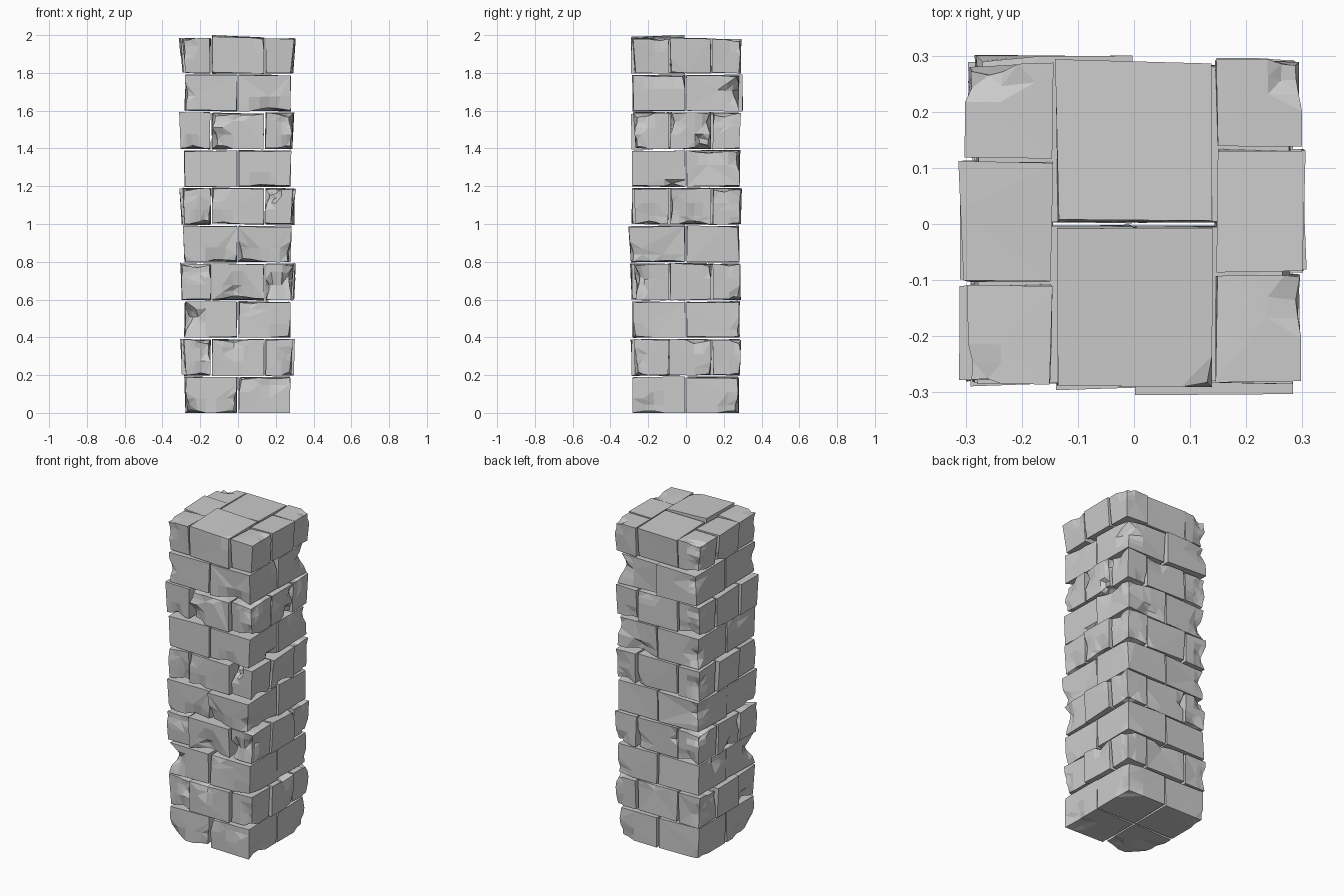
import bpy, bmesh, random
from mathutils import Vector

if "Cube" in bpy.data.objects:
    bpy.data.objects.remove(bpy.data.objects["Cube"])

rng = random.Random(11)
PITCH = 0.2
ROWS = 10

# Plan of the two alternating courses: (name, x0, x1, y0, y1)
QUARTERS = [
    ("front_left", -0.28, -0.005, -0.28, -0.005),
    ("front_right", 0.005, 0.275, -0.28, -0.005),
    ("back_left", -0.28, -0.005, 0.005, 0.28),
    ("back_right", 0.005, 0.275, 0.005, 0.28),
]
BONDED = [
    ("front_left", -0.28, -0.147, -0.275, -0.108),
    ("mid_left", -0.295, -0.147, -0.10, 0.11),
    ("back_left", -0.285, -0.147, 0.12, 0.28),
    ("front_center", -0.137, 0.138, -0.285, -0.006),
    ("back_center", -0.137, 0.138, 0.006, 0.28),
    ("front_right", 0.147, 0.282, -0.27, -0.092),
    ("mid_right", 0.147, 0.292, -0.083, 0.132),
    ("back_right", 0.147, 0.282, 0.142, 0.285),
]
# Outward lean of each course at its top
FLARE = [0.0, 0.006, 0.0, 0.01, 0.006, 0.01, 0.004, 0.008, 0.0, 0.014]
# Blocks that stick out of the wall: extra x, extra y
PROUD = {(8, "back_left"): (0, 0.022), (4, "front_right"): (0, 0.016),
         (7, "front_left"): (0.022, 0), (3, "front_left"): (0.012, 0)}
# Large visible notches: course, block, point, radius, depth
NOTCHES = [
    (0, "front_left", (0.0, -0.28, 0.0), 0.10, 0.03),
    (0, "front_right", (0.28, -0.2, 0.0), 0.08, 0.03),
    (0, "back_right", (0.28, 0.28, 0.0), 0.08, 0.04),
    (0, "front_left", (-0.28, -0.28, 0.0), 0.07, 0.03),
    (1, "front_left", (-0.15, -0.28, 0.36), 0.08, 0.03),
    (2, "front_left", (-0.28, -0.28, 0.5), 0.07, 0.05),
    (3, "front_center", (0.0, -0.285, 0.6), 0.09, 0.04),
    (3, "front_right", (0.15, -0.28, 0.65), 0.06, 0.04),
    (4, "front_right", (0.02, -0.29, 0.81), 0.10, 0.03),
    (5, "front_right", (0.15, -0.28, 1.17), 0.07, 0.03),
    (6, "back_right", (0.28, 0.1, 1.38), 0.08, 0.03),
    (7, "front_center", (-0.13, -0.285, 1.42), 0.09, 0.04),
    (7, "mid_right", (0.295, 0.1, 1.41), 0.06, 0.04),
    (8, "front_right", (0.17, -0.28, 1.6), 0.08, 0.03),
    (8, "back_right", (0.28, 0.28, 1.7), 0.07, 0.05),
    (9, "back_left", (-0.28, 0.28, 1.98), 0.06, 0.03),
]


def block_corners(row, name, x0, x1, y0, y1):
    """Eight slightly uneven corners, keyed by (i, j, k) in 0/1."""
    px, py = PROUD.get((row, name), (0, 0))
    z0, z1 = row * PITCH, row * PITCH + 0.188
    corners = {}
    for i in (0, 1):
        for j in (0, 1):
            for k in (0, 1):
                x, y = (x0, x1)[i], (y0, y1)[j]
                z = (z0, z1)[k]
                if abs(x) > 0.2:
                    s = 1 if x > 0 else -1
                    x += s * (px + k * FLARE[row]) + rng.uniform(-.006, .006)
                else:
                    x += rng.uniform(-.004, .004)
                if abs(y) > 0.2:
                    s = 1 if y > 0 else -1
                    y += s * (py + k * FLARE[row] * 0.6) + rng.uniform(-.006, .006)
                else:
                    y += rng.uniform(-.004, .004)
                if k or row:
                    z += rng.uniform(-.005, .005)
                if row == 9 and k:
                    z = 1.982 + rng.uniform(-.006, .004)
                    if name == "front_center":
                        z = 2.0 - 0.012 * i - 0.008 * (1 - j) + 0.004 * i * (1 - j)
                corners[i, j, k] = Vector((x, y, z))
    return corners


def random_chips(corners):
    """Chips along edges of the outward-facing sides."""
    chips = []
    for _ in range(rng.choice((1, 2, 2, 3))):
        axis = rng.randrange(3)
        a = [rng.randrange(2) for _ in range(3)]
        # prefer the outer corner of the block
        for d in (0, 1):
            lo, hi = corners[0, 0, 0][d], corners[1, 1, 1][d]
            if max(abs(lo), abs(hi)) > 0.2:
                a[d] = int(abs(hi) > abs(lo))
        b = list(a)
        b[axis] = 1 - b[axis]
        p = corners[tuple(a)].lerp(corners[tuple(b)], rng.random())
        chips.append((p, rng.uniform(0.04, 0.085), rng.uniform(0.012, 0.03)))
    return chips


def make_block(row, plan):
    name = plan[0]
    c = block_corners(row, *plan)
    chips = random_chips(c) if row < 9 else random_chips(c)[:1]
    chips += [(Vector(p), r, d) for w, n, p, r, d in NOTCHES if (w, n) == (row, name)]
    bm = bmesh.new()
    bmesh.ops.create_cube(bm, size=1)
    bmesh.ops.subdivide_edges(bm, edges=bm.edges[:], cuts=4, use_grid_fill=True)
    # Warp the grid cube into the uneven block
    for v in bm.verts:
        t = v.co + Vector((.5, .5, .5))
        v.co = sum(((p * ((t.x if i else 1 - t.x) * (t.y if j else 1 - t.y)
                          * (t.z if k else 1 - t.z)))
                    for (i, j, k), p in c.items()), Vector())
    center = sum(c.values(), Vector()) / 8
    # Knock the chips out of the stone
    for p, r, d in chips:
        for v in bm.verts:
            dist = (v.co - p).length
            if dist < r:
                push = d * (1 - dist / r) ** 0.5 * rng.uniform(0.7, 1.3)
                v.co += (center - v.co).normalized() * push
    for v in bm.verts:
        v.co.z = max(v.co.z, 0.0)
    bmesh.ops.dissolve_limit(bm, angle_limit=0.09, verts=bm.verts[:], edges=bm.edges[:])
    bmesh.ops.triangulate(bm, faces=[f for f in bm.faces if len(f.verts) > 4])
    bmesh.ops.recalc_face_normals(bm, faces=bm.faces[:])
    label = f"stone_course_{row + 1}_{name}"
    mesh = bpy.data.meshes.new(label)
    bm.to_mesh(mesh)
    bm.free()
    bpy.context.collection.objects.link(bpy.data.objects.new(label, mesh))


# Pillar: alternating courses of stone blocks
for row in range(ROWS):
    for plan in (BONDED if row % 2 else QUARTERS):
        make_block(row, plan)
